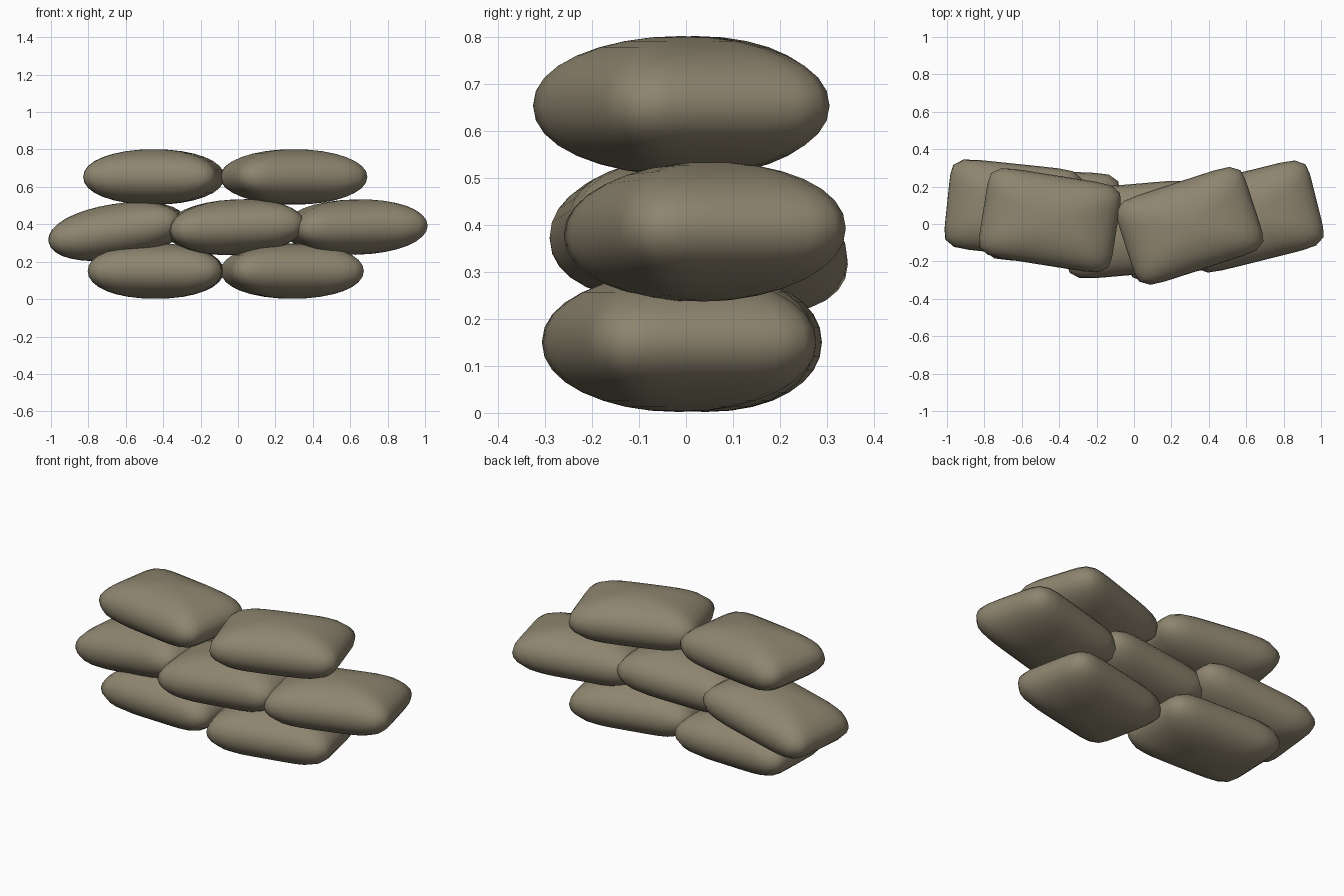
import bpy, bmesh, math
from mathutils import Matrix, Vector, Euler

if "Cube" in bpy.data.objects:
    bpy.data.objects.remove(bpy.data.objects["Cube"])

canvas = bpy.data.materials.new("sandbag canvas")
canvas.diffuse_color = (0.27, 0.235, 0.16, 1)
canvas.use_nodes = True
canvas.node_tree.nodes["Principled BSDF"].inputs["Base Color"].default_value = canvas.diffuse_color


def spow(v, e):
    return math.copysign(abs(v) ** e, v)


def sandbag(name, loc, turn, tilt=0, half=(0.36, 0.242, 0.148), segs=40, rings=16):
    """Pillow: boxy seam outline at mid height, rounder towards the crown."""
    bm = bmesh.new()
    loops = []
    for r in range(1, rings):
        lat = -math.pi / 2 + math.pi * r / rings
        rad, z = math.cos(lat) ** 0.92, spow(math.sin(lat), 0.95)
        n = 3.0 + 5.0 * rad ** 2          # squareness of this level
        loop = []
        for s in range(segs):
            a = 2 * math.pi * (s + 0.5) / segs
            c, d = math.cos(a), math.sin(a)
            k = rad / (abs(c) ** n + abs(d) ** n) ** (1 / n)
            loop.append(bm.verts.new((half[0] * k * c, half[1] * k * d, half[2] * z)))
        loops.append(loop)
    for lo, hi in zip(loops, loops[1:]):
        for s in range(segs):
            t = (s + 1) % segs
            bm.faces.new((lo[s], lo[t], hi[t], hi[s]))
    for loop, z in ((loops[0], -half[2]), (loops[-1], half[2])):
        pole = bm.verts.new((0, 0, z))
        for s in range(segs):
            bm.faces.new((loop[s], loop[(s + 1) % segs], pole))
    bmesh.ops.recalc_face_normals(bm, faces=bm.faces)
    for f in bm.faces:
        f.smooth = True
    mesh = bpy.data.meshes.new(name)
    bm.to_mesh(mesh)
    bm.free()
    mesh.materials.append(canvas)
    ob = bpy.data.objects.new(name, mesh)
    ob.location = loc
    ob.rotation_euler = (0, math.radians(-tilt), math.radians(turn))
    bpy.context.collection.objects.link(ob)


# bottom row
sandbag("bottom_left_bag", (-0.44, 0.04, 0.150), -2)
sandbag("bottom_right_bag", (0.29, -0.015, 0.150), 12)
# middle row
sandbag("middle_left_bag", (-0.645, 0.08, 0.362), -6, 9)
sandbag("middle_centre_bag", (-0.015, -0.03, 0.385), 5, 3)
sandbag("middle_right_bag", (0.627, 0.04, 0.385), 14, 1.5)
# top row
sandbag("top_left_bag", (-0.45, 0.02, 0.653), -9)
sandbag("top_right_bag", (0.298, -0.01, 0.653), 18)
